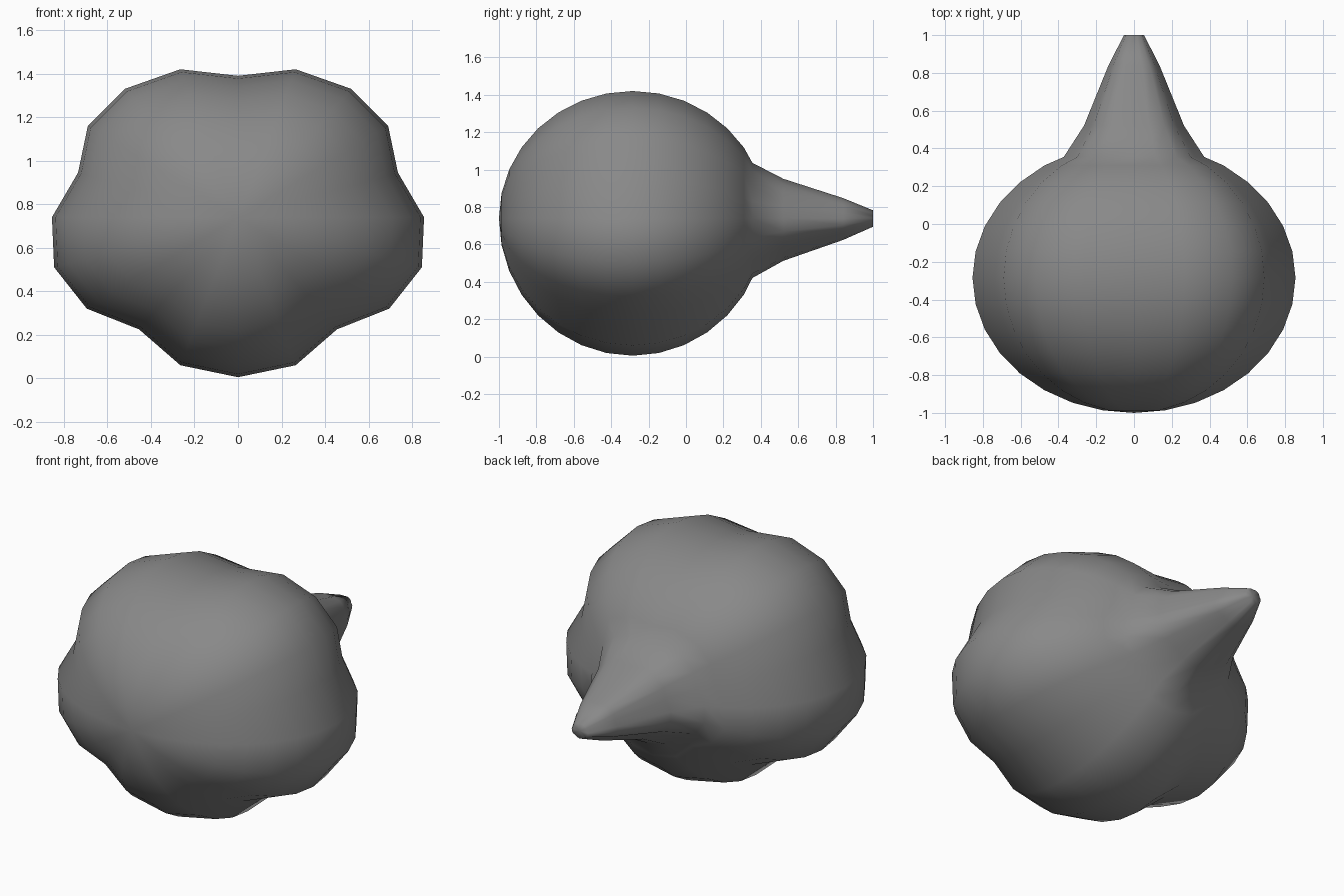
import bpy
import bmesh
import math

cube = bpy.data.objects.get("Cube")
if cube:
    bpy.data.objects.remove(cube, do_unlink=True)

AXIS_Z = 0.74      # height of the long axis
CENTRE_Y = -0.285  # centre of the round body
RADIUS = 0.715
STEPS = 8          # rings per quarter turn

# Grey surface
grey = bpy.data.materials.new("plain_grey")
grey.use_nodes = True
colour = (0.25, 0.25, 0.25, 1)
grey.diffuse_color = colour
grey.node_tree.nodes["Principled BSDF"].inputs["Base Color"].default_value = colour

# Five-lobed cross-section: right half from top to bottom, then mirrored
half = [(0, 1.39), (0.265, 1.42), (0.52, 1.33), (0.69, 1.16), (0.735, 0.945),
        (0.855, 0.74), (0.845, 0.51), (0.695, 0.32), (0.455, 0.225),
        (0.265, 0.06), (0, 0.005)]
outline = half + [(-x, z) for x, z in half[-2:0:-1]]

# Lengthwise profile (y, scale): round body followed by the tapering tail
profile = []
for i in range(1 - STEPS, STEPS - 2):
    a = i / STEPS * math.pi / 2
    profile.append((CENTRE_Y + RADIUS * math.sin(a), math.cos(a)))
profile += [(0.355, 0.435), (0.52, 0.31), (0.84, 0.158), (1.0, 0.062)]

# Lobed body with tail, lofted ring by ring
bm = bmesh.new()
rings = [[bm.verts.new((x * s, y, AXIS_Z + (z - AXIS_Z) * s)) for x, z in outline]
         for y, s in profile]
n = len(outline)
for a, b in zip(rings, rings[1:]):
    for i in range(n):
        j = (i + 1) % n
        bm.faces.new((a[i], a[j], b[j], b[i]))

# Close both ends with fans
for ring, y in ((rings[0], -1.0), (rings[-1], 1.0)):
    tip = bm.verts.new((0, y, AXIS_Z))
    for i in range(n):
        bm.faces.new((ring[i], ring[(i + 1) % n], tip))

bmesh.ops.recalc_face_normals(bm, faces=bm.faces)
for f in bm.faces:
    f.smooth = True
mesh = bpy.data.meshes.new("lobed_body_with_tail")
bm.to_mesh(mesh)
bm.free()
mesh.materials.append(grey)
body = bpy.data.objects.new("lobed_body_with_tail", mesh)
bpy.context.collection.objects.link(body)
